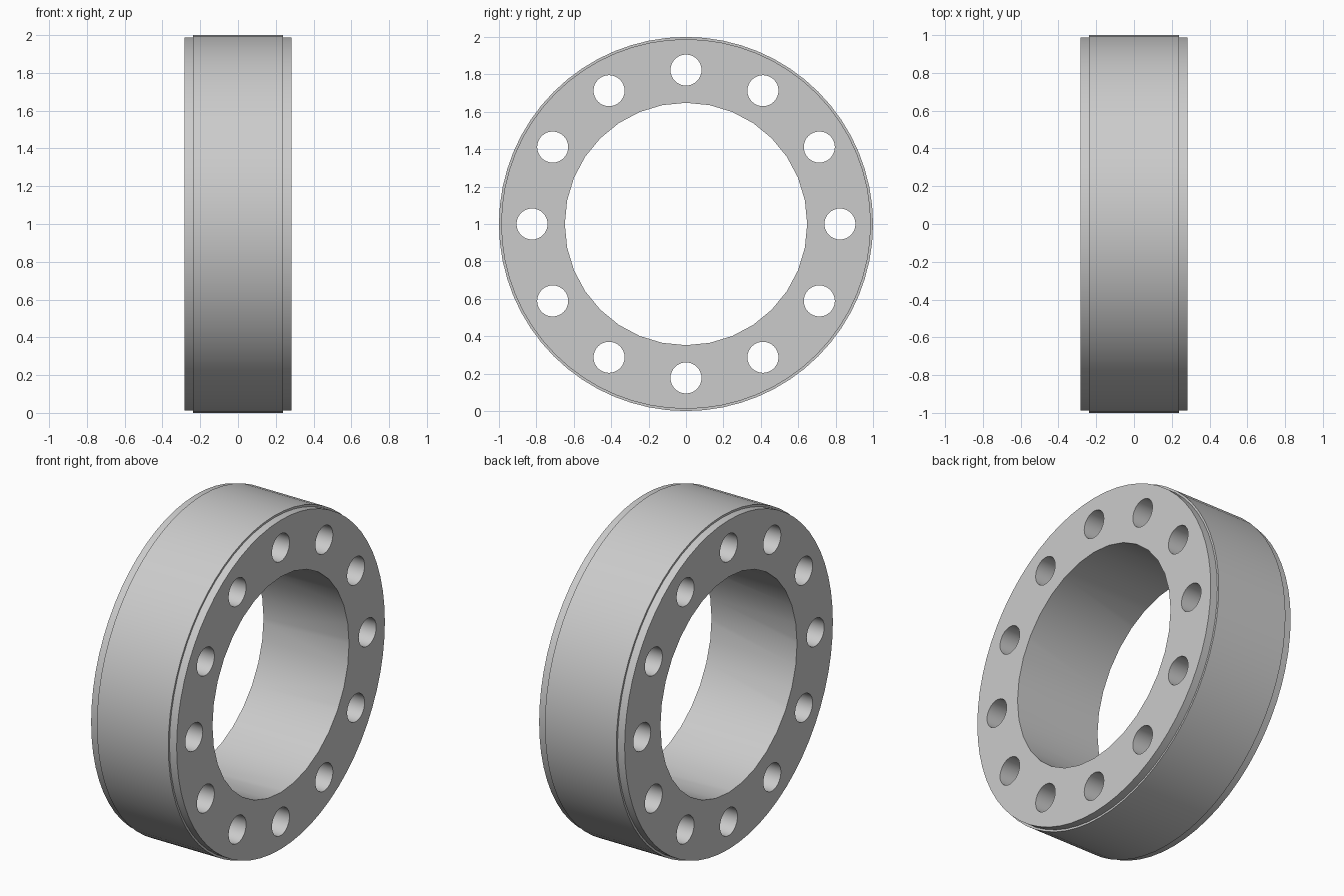
import bpy, bmesh
from math import cos, sin, pi, radians
from mathutils import Matrix, Vector

if "Cube" in bpy.data.objects:
    bpy.data.objects.remove(bpy.data.objects["Cube"])

CENTRE = Vector((0, 0, 1))


def make_object(name, bm):
    bmesh.ops.recalc_face_normals(bm, faces=bm.faces)
    mesh = bpy.data.meshes.new(name)
    bm.to_mesh(mesh)
    bm.free()
    obj = bpy.data.objects.new(name, mesh)
    bpy.context.collection.objects.link(obj)
    return obj


def turned_solid(bm, profile, segments):
    """Solid of revolution about the x axis from (x, radius) points."""
    rings = [[bm.verts.new(CENTRE + Vector((x, r * sin(2 * pi * i / segments),
                                            r * cos(2 * pi * i / segments))))
              for i in range(segments)] for x, r in profile]
    for a, b in zip(rings, rings[1:]):
        for i in range(segments):
            j = (i + 1) % segments
            bm.faces.new((a[i], a[j], b[j], b[i]))
    bm.faces.new(rings[0])
    bm.faces.new(rings[-1])


def cylinder_x(bm, y, z, radius, segments):
    place = Matrix.Translation(CENTRE + Vector((0, y, z))) @ Matrix.Rotation(pi / 2, 4, 'Y')
    bmesh.ops.create_cone(bm, cap_ends=True, segments=segments, radius1=radius,
                          radius2=radius, depth=1.0, matrix=place)


# Flange body: wide band with a small step down at each end
bm = bmesh.new()
turned_solid(bm, [(-0.284, 0.988), (-0.237, 0.988), (-0.237, 1.0),
                  (0.237, 1.0), (0.237, 0.988), (0.284, 0.988)], 64)
ring = make_object("flange_ring", bm)

# Cutter: centre bore plus a circle of twelve bolt holes
bm = bmesh.new()
cylinder_x(bm, 0, 0, 0.648, 32)
for k in range(12):
    a = k * pi / 6
    cylinder_x(bm, 0.823 * sin(a), 0.823 * cos(a), 0.083, 32)
cutter = make_object("hole_cutter", bm)
cutter.hide_render = True

cut = ring.modifiers.new("holes", 'BOOLEAN')
cut.operation = 'DIFFERENCE'
cut.solver = 'EXACT'
cut.object = cutter

# Apply the cut, drop the helper and shade smooth with sharp rims
bpy.context.view_layer.objects.active = ring
ring.select_set(True)
bpy.ops.object.modifier_apply(modifier=cut.name)
bpy.data.objects.remove(cutter, do_unlink=True)
bpy.ops.object.shade_smooth_by_angle(angle=radians(30))
